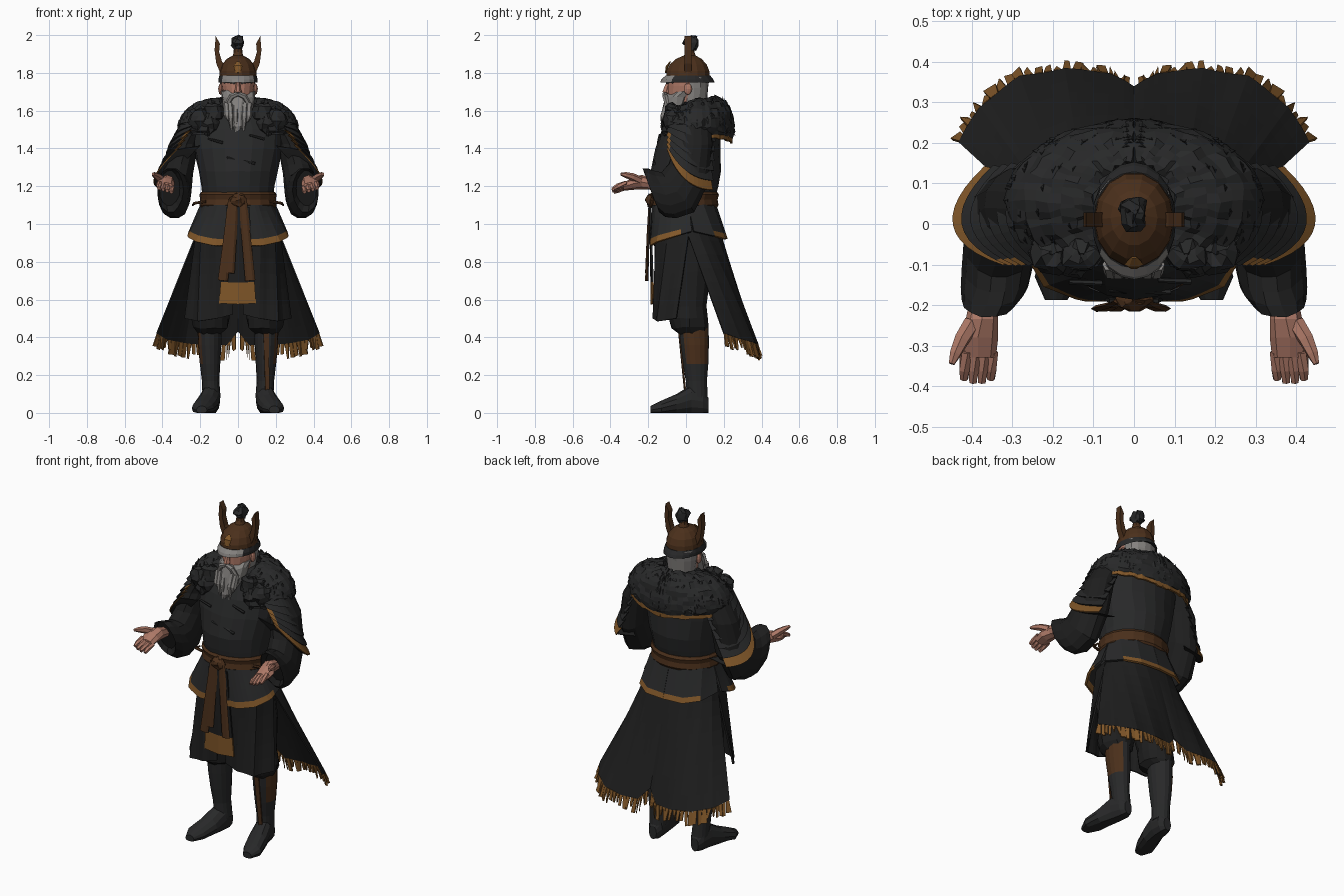
import bpy, bmesh, math, random
from mathutils import Vector as V
random.seed(4)

def mat(name, r, g, b):
    m = bpy.data.materials.new(name)
    m.diffuse_color = (r, g, b, 1)
    return m
BLACK = mat("black_cloth", .013, .013, .013)
DARK = mat("charcoal", .021, .0215, .022)
GOLD = mat("ochre_trim", .22, .095, .022)
BROWN = mat("brown_leather", .07, .029, .011)
SKIN = mat("skin", .42, .19, .135)
GREY = mat("grey_hair", .23, .22, .21)

# ---------- helpers ----------
def build(name, verts, faces, mats, rule=None, mirror=False, thick=0, jit=0):
    """Mesh object; rule(face index, centre, normal) gives the material slot."""
    bm = bmesh.new()
    vs = [bm.verts.new([c + random.uniform(-jit, jit) for c in p]) for p in verts]
    for v in vs:
        v.co.z = max(v.co.z, 0)
    for f in faces:
        bm.faces.new([vs[i] for i in f])
    bmesh.ops.recalc_face_normals(bm, faces=bm.faces)
    bm.normal_update()
    for i, f in enumerate(bm.faces):
        f.material_index = rule(i, f.calc_center_median(), f.normal) if rule else 0
    me = bpy.data.meshes.new(name)
    bm.to_mesh(me)
    bm.free()
    o = bpy.data.objects.new(name, me)
    bpy.context.collection.objects.link(o)
    for m in mats:
        me.materials.append(m)
    if thick:
        s = o.modifiers.new("thickness", 'SOLIDIFY')
        s.thickness, s.offset = thick, 0
    if mirror:
        o.modifiers.new("mirror", 'MIRROR').use_clip = False
    return o

def skin_rings(name, rings, mats, **k):
    n = len(rings[0])
    verts = [p for r in rings for p in r]
    faces = [(j*n+i, j*n+(i+1) % n, (j+1)*n+(i+1) % n, (j+1)*n+i)
             for j in range(len(rings)-1) for i in range(n)]
    faces += [tuple(range(n)), tuple(range(len(verts)-n, len(verts)))]
    return build(name, verts, faces, mats, **k)

def loft(name, rows, mats, n=16, **k):
    """rows: x, y, z, radius x, radius y, tilt in degrees about x."""
    rings = []
    for x, y, z, rx, ry, *a in rows:
        a = math.radians(a[0] if a else 0)
        rings.append([V((x + rx*math.cos(t), y + ry*math.sin(t)*math.cos(a),
                         z + ry*math.sin(t)*math.sin(a)))
                      for t in (2*math.pi*i/n for i in range(n))])
    return skin_rings(name, rings, mats, **k)

def tube(name, path, mats, n=6, flat=1, **k):
    """path: x, y, z, radius; flat squashes one radius."""
    pts = [V(p[:3]) for p in path]
    rings = []
    for i, p in enumerate(pts):
        d = (pts[min(i+1, len(pts)-1)] - pts[max(i-1, 0)]).normalized()
        side = d.cross(V((0, 1, .3))).normalized()
        up = side.cross(d)
        r = path[i][3]
        rings.append([p + side*r*math.cos(t) + up*r*flat*math.sin(t)
                      for t in (2*math.pi*j/n for j in range(n))])
    return skin_rings(name, rings, mats, **k)

def sheet(name, f, nu, nv, mats, **k):
    verts = [f(i/nu, j/nv) for j in range(nv+1) for i in range(nu+1)]
    w = nu + 1
    faces = [(j*w+i, j*w+i+1, (j+1)*w+i+1, (j+1)*w+i) for j in range(nv) for i in range(nu)]
    return build(name, verts, faces, mats, **k)

def along(pts, u):
    s = min(max(u, 0), 1)*(len(pts)-1)
    i = min(int(s), len(pts)-2)
    return V(pts[i]).lerp(V(pts[i+1]), s-i)

def drape(top, bot, fold=0):
    def f(u, v):
        p = along(top, u).lerp(along(bot, u), v)
        return p + V((p.x, p.y, 0)).normalized()*fold*math.sin(u*22)*v
    return f

def clump(name, c, r, m, jit, **k):
    rows = [(c[0], c[1], c[2] + r[2]*math.cos(a), r[0]*math.sin(a)+.002, r[1]*math.sin(a)+.002)
            for a in (math.pi*i/6 for i in range(7))]
    return loft(name, rows, [m], n=10, jit=jit, **k)

# ---------- legs ----------
loft("foot", [(.14, .118, .04, .025, .04, -90), (.14, .09, .06, .045, .07, -90),
     (.147, .03, .07, .052, .08, -90), (.165, -.05, .045, .06, .055, -90),
     (.187, -.13, .025, .058, .04, -90), (.192, -.187, .015, .028, .022, -90)],
     [DARK], n=12, mirror=True)
loft("boot_shaft", [(.14, .06, .08, .048, .055), (.145, .055, .17, .046, .056),
     (.148, .05, .26, .054, .068), (.15, .045, .36, .062, .076), (.15, .04, .45, .064, .08)],
     [DARK, BROWN], n=16, mirror=True,
     rule=lambda i, c, n: int(c.z > .25 and n.x > .4 and c.y > -.01))
sheet("boot_stripe", drape([(.135, -.037, .42), (.165, -.036, .42)], [(.145, -.005, .1), (.165, -.001, .1)]), 1, 4,
      [BROWN], thick=.008)
loft("trouser_leg", [(.15, .035, .42, .06, .075), (.145, .02, .45, .092, .098), (.145, .015, .5, .1, .105),
     (.14, .01, .56, .092, .1), (.12, .0, .75, .11, .13), (.1, .0, .97, .1, .14)],
     [BLACK], n=14, mirror=True, jit=.005)

# ---------- skirts ----------
T = [(0, .17, .99), (.07, .165, .99), (.13, .14, .99), (.18, .09, .99), (.205, .05, .99), (.21, 0, .97)]
B = [(0, .335, .43), (.06, .37, .36), (.17, .38, .36), (.28, .362, .37), (.38, .287, .39), (.43, .2, .42)]
sheet("rear_skirt", drape(T, B, .002), 25, 8, [BLACK], mirror=True, thick=.008)
fv, ff = [], []
for i in range(1, 24):
    u, b = i/24, len(fv)
    ln = random.uniform(.05, .09)
    for uu, w in ((u, 0), (u+.036, 0), (u+.032, 1), (u, 1)):
        p, q = along(T, uu), along(B, uu)
        d = (q-p).normalized()
        sway = V((random.uniform(-.012, .012), random.uniform(-.01, .01), 0))
        fv.append(q + (V((d.x*.6, d.y*.5, d.z))*ln + sway)*w)
    ff.append((b, b+1, b+2, b+3))
build("skirt_fringe", fv, ff, [GOLD], mirror=True, thick=.008)
sheet("front_skirt", drape([(.0, -.165, .98), (.12, -.155, .98), (.19, -.09, .98), (.215, .02, .98)],
      [(.03, -.155, .52), (.11, -.17, .5), (.21, -.15, .485), (.28, -.05, .5)], .003),
      15, 6, [BLACK], mirror=True, thick=.01)
sheet("waist_tier_front", drape([(0, -.175, 1.1), (.1, -.16, 1.1), (.17, -.09, 1.1), (.195, .02, 1.1)],
      [(.06, -.185, .885), (.13, -.185, .885), (.22, -.15, .905), (.265, -.07, .93), (.255, .03, .96)]),
      14, 6, [DARK, GOLD], mirror=True, thick=.012, rule=lambda i, c, n: int(i//14 == 5 and c.y < -.02))
sheet("waist_tier_back", drape([(0, .155, 1.1), (.1, .14, 1.1), (.17, .09, 1.1), (.195, .01, 1.1)],
      [(0, .215, .92), (.12, .205, .92), (.2, .15, .935), (.24, .04, .96)]),
      12, 6, [DARK, GOLD], mirror=True, thick=.012, rule=lambda i, c, n: int(i//12 == 5 and c.x < .19))

# ---------- torso, belt and sash ----------
loft("torso", [(0, -.01, .95, .2, .16), (0, -.01, 1.1, .185, .155), (0, -.005, 1.2, .195, .175),
     (0, .0, 1.28, .21, .185), (0, .01, 1.4, .235, .17), (0, .025, 1.5, .245, .155),
     (0, .04, 1.58, .19, .125), (0, .035, 1.65, .08, .08)], [DARK], n=20, jit=.003)
loft("belt", [(0, -.005, 1.085, .197, .168), (0, -.005, 1.1, .205, .177), (0, -.005, 1.13, .2, .172),
     (0, -.005, 1.155, .205, .18), (0, -.005, 1.17, .196, .17)], [BROWN], n=20)
sheet("front_panel", drape([(-.06, -.19, 1.09), (.06, -.19, 1.09)], [(-.1, -.172, .58), (0, -.182, .575), (.095, -.172, .58)]),
      6, 9, [BLACK, GOLD], thick=.01, rule=lambda i, c, n: int(i//6 >= 7))
for x0, x1, z1 in ((-.03, -.08, .7), (-.02, -.045, .74), (.025, .065, .7)):
    tube("sash_strap", [(x0, -.19, 1.13, .022), (x0*.6+x1*.4, -.2, .95, .024), (x1, -.208, z1, .027)],
         [BROWN], n=6, flat=.35)
clump("sash_knot", (0, -.188, 1.125), (.045, .025, .035), BROWN, .006)
tube("belt_cord", [(.17, -.1, 1.12, .008), (.23, -.07, 1.11, .008), (.24, -.02, 1.1, .005)], [BROWN], mirror=True)
for z, x in ((1.34, -.02), (1.33, .05), (1.46, .1), (1.44, -.12)):   # chest creases
    tube("chest_crease", [(x-.04, -.163+(z-1.34)*.2, z+.012, .006), (x+.04, -.166+(z-1.34)*.2, z-.01, .008)], [DARK])

# ---------- arms ----------
loft("sleeve", [(.22, .04, 1.56, .07, .09, 0), (.29, .04, 1.42, .08, .1, 0), (.32, .015, 1.27, .085, .12, -25),
     (.333, -.045, 1.17, .087, .14, -50), (.336, -.11, 1.155, .087, .142, -65), (.346, -.155, 1.165, .082, .14, -70),
     (.358, -.188, 1.18, .07, .125, -70), (.363, -.165, 1.19, .055, .1, -70)], [BLACK], n=14, mirror=True, jit=.003)
loft("palm", [(.37, -.17, 1.21, .032, .03, -90), (.375, -.235, 1.222, .04, .038, -90),
     (.385, -.28, 1.213, .05, .032, -90), (.385, -.33, 1.198, .044, .022, -90)], [SKIN], n=8, mirror=True)
for i in range(4):
    x, z = .35 + i*.022, 1.188 + i*.007
    tube("finger", [(x, -.315, z+.007, .015), (x+.002, -.36, z-.008, .0145),
         (x+.003, -.395+.008*abs(i-1.5), z-.02, .01)], [SKIN], mirror=True)
tube("thumb", [(.4, -.245, 1.23, .022), (.425, -.285, 1.25, .02), (.441, -.32, 1.26, .015), (.45, -.345, 1.265, .008)],
     [SKIN], mirror=True)

PT = [V(p) for p in ((.2, -.09, 1.57), (.28, .03, 1.57), (.2, .15, 1.54))]
PB = [V(p) for p in ((.31, -.09, 1.395), (.432, -.003, 1.235), (.355, .13, 1.18))]
def arc(p, u):
    return p[0]*(2*(u-.5)*(u-1)) + p[1]*(4*u*(1-u)) + p[2]*(2*u*(u-.5))
def lames(u, v):
    j = round(v*13)
    p = arc(PT, u).lerp(arc(PB, u), (j//2 + j % 2)/7)
    return p + V((.7, (u-.5)*1.2, 0))*(.018*(j % 2))
sheet("shoulder_plates", lames, 12, 13, [DARK, GOLD], mirror=True, thick=.006,
      rule=lambda i, c, n: int((i//12 == 12 and c.y < .14) or (i % 12 == 0 and i//12 > 4)))
sheet("shoulder_lining", lambda u, v: arc(PB, u) + V((.01, 0, .0)) - V((.12*v, 0, -.02*v)), 12, 1,
      [BLACK], mirror=True, thick=.004)

# ---------- fur mantle ----------
PROF = [(1.672, .10, .10), (1.66, .15, .125), (1.635, .21, .155), (1.59, .265, .18), (1.54, .3, .19),
        (1.49, .305, .195), (1.45, .292, .185)]
def mantle(u, v, last=6, drop=0, grow=0):
    z, rx, ry = along(PROF, v*last/6)
    th = u*2.6
    front = max(0, -math.cos(th))
    z += .035*math.sin(th)*v - drop - (.07*front + .02*math.sin(th))*(1-v)
    return V(((rx+grow)*math.sin(th), .05 + (ry+grow)*math.cos(th), z))
sheet("fur_mantle", mantle, 22, 12, [DARK], mirror=True, thick=.025, jit=.006)
sheet("mantle_trim", lambda u, v: mantle(u*.62, 1, 6, .03*v - .005, .004), 18, 1, [GOLD], mirror=True,
      thick=.012, jit=.004)
for c, r in (((.15, -.085, 1.53), (.05, .045, .055)), ((.2, -.07, 1.545), (.06, .05, .06)), ((.13, -.07, 1.59), (.05, .045, .05))):
    clump("fur_lapel", c, r, DARK, .011, mirror=True)
tufts, tf = [], []
for i in range(60):   # fur tufts standing off the mantle
    p = mantle(random.random(), random.uniform(.2, .95))
    o = V((p.x, p.y-.05, .1)).normalized()
    s = V((-o.y, o.x, 0))*.016
    b = len(tufts)
    tufts += [p + s + o*.008, p - s + o*.008, p + o*.022 - V((0, 0, .025)), p + V((0, 0, .02)) + o*.01]
    tf += [(b, b+1, b+2), (b, b+3, b+1), (b, b+2, b+3), (b+1, b+3, b+2)]
build("fur_tufts", tufts, tf, [DARK], mirror=True)

# ---------- head ----------
loft("head", [(0, .02, 1.58, .06, .065), (0, .005, 1.63, .07, .085), (0, 0, 1.68, .08, .097),
     (0, .005, 1.73, .088, .102), (0, .01, 1.79, .09, .108)], [SKIN], n=16)
loft("nose", [(0, -.09, 1.755, .01, .012), (0, -.1, 1.72, .014, .02), (0, -.105, 1.7, .02, .022), (0, -.095, 1.688, .012, .012)],
     [SKIN], n=6)
tube("eyebrow", [(.015, -.1, 1.748, .008), (.05, -.092, 1.756, .01), (.075, -.07, 1.75, .006)], [GREY], mirror=True)
clump("ear", (.091, .01, 1.715), (.012, .02, .03), SKIN, .001, mirror=True)
loft("hair", [(0, .04, 1.6, .068, .065), (0, .038, 1.65, .083, .075), (0, .04, 1.72, .092, .08), (0, .04, 1.78, .093, .085)],
     [GREY], n=14, jit=.004)
loft("beard", [(0, -.01, 1.705, .087, .07), (0, -.04, 1.67, .088, .074), (0, -.055, 1.62, .078, .066),
     (0, -.078, 1.57, .062, .052), (0, -.1, 1.52, .038, .034), (0, -.112, 1.475, .012, .012)], [GREY], n=14, jit=.006)
tube("moustache", [(0, -.112, 1.69, .012), (.035, -.11, 1.675, .016), (.06, -.1, 1.63, .013), (.066, -.095, 1.59, .004)],
     [GREY], mirror=True)
for x, z in ((-.035, 1.5), (.03, 1.49), (-.012, 1.47), (.05, 1.54), (-.052, 1.55)):
    tube("beard_lock", [(x*1.2, -.1, 1.64, .016), (x*1.1, -.12, 1.57, .018), (x, -.125, z, .004)], [GREY])

# ---------- helmet ----------
loft("helmet_dome", [(0, .01, 1.77, .1, .118), (0, .01, 1.81, .097, .116), (0, .012, 1.845, .085, .1),
     (0, .015, 1.875, .058, .068), (0, .02, 1.892, .028, .032), (0, .022, 1.92, .018, .02)], [BROWN], n=14)
loft("helmet_brim", [(0, .01, 1.785, .099, .119), (0, .007, 1.765, .104, .138), (0, .008, 1.748, .104, .145),
     (0, .01, 1.762, .09, .11)], [DARK, GREY], n=20, rule=lambda i, c, n: int(c.y < -.065 and n.z > -.2))
tube("helmet_crest_plate", [(0, -.108, 1.8, .012), (0, -.1, 1.835, .024), (0, -.082, 1.86, .008)], [GOLD], n=6, flat=.35)
horn = [(.058, 1.82), (.09, 1.79), (.115, 1.85), (.124, 1.92), (.118, 1.995), (.096, 1.955), (.1, 1.91), (.085, 1.86)]
skin_rings("helmet_horn", [[V((x, y, z)) for x, z in horn] for y in (-.008, .028)], [BROWN], mirror=True)
clump("plume", (0, .03, 1.958), (.034, .042, .038), DARK, .01)
tube("plume_band", [(0, .02, 1.89, .026), (0, .022, 1.925, .022)], [BROWN], n=8)
